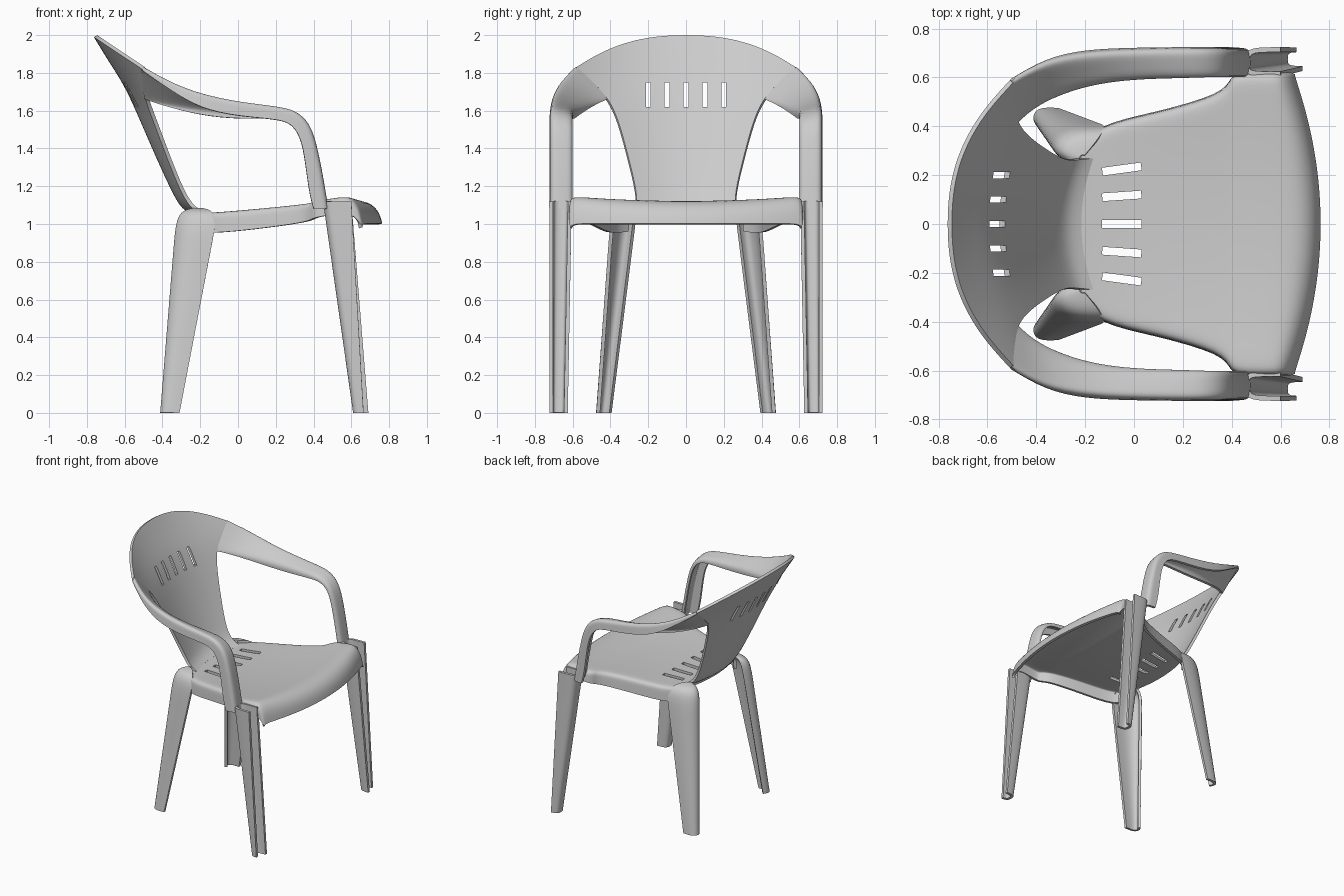
import bpy, bmesh
from mathutils import Vector

if "Cube" in bpy.data.objects:
    bpy.data.objects.remove(bpy.data.objects["Cube"])


def shell(name, rows, mirror=False, thick=0.02, cutters=()):
    """Loft a grid of points into a smooth thin-walled moulded part."""
    bm = bmesh.new()
    grid = [[bm.verts.new(p) for p in row] for row in rows]
    for a, b in zip(grid, grid[1:]):
        for i in range(len(a) - 1):
            bm.faces.new((a[i], a[i + 1], b[i + 1], b[i]))
    bmesh.ops.recalc_face_normals(bm, faces=bm.faces)
    me = bpy.data.meshes.new(name)
    bm.to_mesh(me)
    bm.free()
    ob = bpy.data.objects.new(name, me)
    bpy.context.collection.objects.link(ob)
    sub = ob.modifiers.new("smooth", 'SUBSURF')
    sub.levels = sub.render_levels = 2
    sub.boundary_smooth = 'PRESERVE_CORNERS'
    sol = ob.modifiers.new("wall", 'SOLIDIFY')
    sol.thickness, sol.offset = thick, 0
    if mirror:
        ob.modifiers.new("mirror", 'MIRROR').use_axis = (False, True, False)
    for c in cutters:
        m = ob.modifiers.new("slot", 'BOOLEAN')
        m.operation, m.solver, m.object = 'DIFFERENCE', 'EXACT', c
    bpy.ops.object.select_all(action='DESELECT')
    ob.select_set(True)
    bpy.context.view_layer.objects.active = ob
    for m in list(ob.modifiers):
        bpy.ops.object.modifier_apply(modifier=m.name)
    bpy.ops.object.shade_smooth_by_angle(angle=0.7)
    for c in cutters:
        bpy.data.objects.remove(c)
    return ob


def cutter(loc, size, rot=0.0):
    bpy.ops.mesh.primitive_cube_add(size=1, location=loc, rotation=(0, 0, rot))
    c = bpy.context.object
    c.name = "slot_cutter"
    c.scale = size
    c.hide_render = True
    return c


T = [i / 6 for i in range(-6, 7)]


def curved_row(w, xc, xe, zc, ze, power=2.0):
    rows = [(t, abs(t) ** power) for t in T]
    return [(xc + (xe - xc) * s, w * t, zc + (ze - zc) * s) for t, s in rows]


# backrest: half width, centre x, edge x, centre z, edge z, curve power
back = [
    (.27, -.22, -.17, 1.05, 1.05),
    (.265, -.29, -.235, 1.08, 1.08),
    (.26, -.345, -.29, 1.18, 1.16),
    (.31, -.445, -.37, 1.40, 1.36),
    (.36, -.53, -.44, 1.60, 1.55),
    (.415, -.60, -.485, 1.75, 1.665),
    (.50, -.68, -.497, 1.87, 1.75, 2.2),
    (.585, -.755, -.50, 1.995, 1.825, 2.4),
]
shell("backrest", [curved_row(*r) for r in back],
      cutters=[cutter((-.58, y, 1.685), (.4, .026, .13)) for y in (-.2, -.1, 0, .1, .2)])

# seat: half width, centre x, edge x, centre z, edge z, side skirt depth
seat = [
    (.30, -.25, -.21, 1.05, 1.05, .09),
    (.39, -.14, -.14, 1.045, 1.05, .10),
    (.435, .08, .08, 1.055, 1.07, .10),
    (.515, .375, .375, 1.075, 1.10, .09),
    (.585, .405, .40, 1.08, 1.11, .08),
    (.60, .45, .44, 1.09, 1.12, .08),
    (.60, .60, .56, 1.115, 1.14, .08),
    (.60, .69, .60, 1.11, 1.13, .08),
    (.60, .74, .635, 1.06, 1.08, .06),
    (.60, .755, .65, 1.0, 1.0, .02),
]
rows = []
for w, xc, xe, zc, ze, d in seat:
    top = curved_row(w, xc, xe, zc, ze)
    side = [(xe, w + .006, ze - .02), (xe, w + .01, ze - d)]
    rows.append([(x, -y, z) for x, y, z in reversed(side)] + top + side)
shell("seat", rows,
      cutters=[cutter((-.05, y, 1.05), (.16, .032, .12), y * .6)
               for y in (-.225, -.115, 0, .115, .225)])

# armrest: inner edge, outer top edge, bottom of outer skirt, inner lip depth
arm = [
    ((-.49, .415, 1.668), (-.505, .58, 1.828), (-.50, .585, 1.81), .005),
    ((-.40, .50, 1.645), (-.37, .66, 1.755), (-.36, .67, 1.71), .02),
    ((-.20, .575, 1.61), (-.20, .695, 1.69), (-.20, .705, 1.61), .035),
    ((0, .60, 1.60), (0, .705, 1.645), (0, .712, 1.57), .045),
    ((.20, .605, 1.59), (.20, .708, 1.62), (.20, .714, 1.555), .03),
    ((.30, .61, 1.575), (.30, .708, 1.60), (.28, .714, 1.535), .02),
    ((.37, .61, 1.52), (.375, .708, 1.535), (.325, .714, 1.47), .02),
    ((.41, .61, 1.40), (.415, .708, 1.40), (.35, .714, 1.38), .02),
    ((.45, .61, 1.18), (.455, .708, 1.18), (.375, .714, 1.17), .02),
    ((.465, .61, 1.08), (.47, .708, 1.08), (.40, .714, 1.08), .02),
]
rows = []
for i, o, s, lip in arm:
    i, o, s = Vector(i), Vector(o), Vector(s)
    rows.append([i + (s - o).normalized() * lip, i, i.lerp(o, .5), i.lerp(o, .85),
                 o.lerp(s, .12), o.lerp(s, .5), s])
shell("armrest", rows, mirror=True)


def leg(name, top, foot, z_top, shoulder=None, steps=6):
    """Straight tapering open-section leg, mirrored to both sides."""
    rows = []
    if shoulder:  # bend the top of the leg inwards to meet the seat
        s = Vector(shoulder)
        rows = [[Vector((x, y, z_top)).lerp(s, f) + Vector((0, 0, up)) for x, y in top]
                for f, up in ((.9, .0), (.45, .012))]
    for k in range(steps + 1):
        f = k / steps
        rows.append([(a[0] + (b[0] - a[0]) * f, a[1] + (b[1] - a[1]) * f, z_top * (1 - f))
                     for a, b in zip(top, foot)])
    shell(name, rows, mirror=True)


# front legs: channel with its web at the back, open to the front
leg("front_leg",
    [(.60, .615), (.51, .614), (.462, .62), (.458, .66), (.468, .705), (.51, .713), (.60, .714)],
    [(.69, .636), (.65, .637), (.622, .645), (.618, .675), (.622, .703), (.64, .712), (.665, .713)],
    1.12)

# back legs: rounded outer back corner, shoulder under the backrest
leg("back_leg",
    [(-.29, .27), (-.325, .30), (-.31, .35), (-.23, .39), (-.11, .39)],
    [(-.385, .40), (-.405, .425), (-.40, .455), (-.37, .468), (-.31, .465)], 1.04,
    shoulder=(-.21, .27, 1.08))
